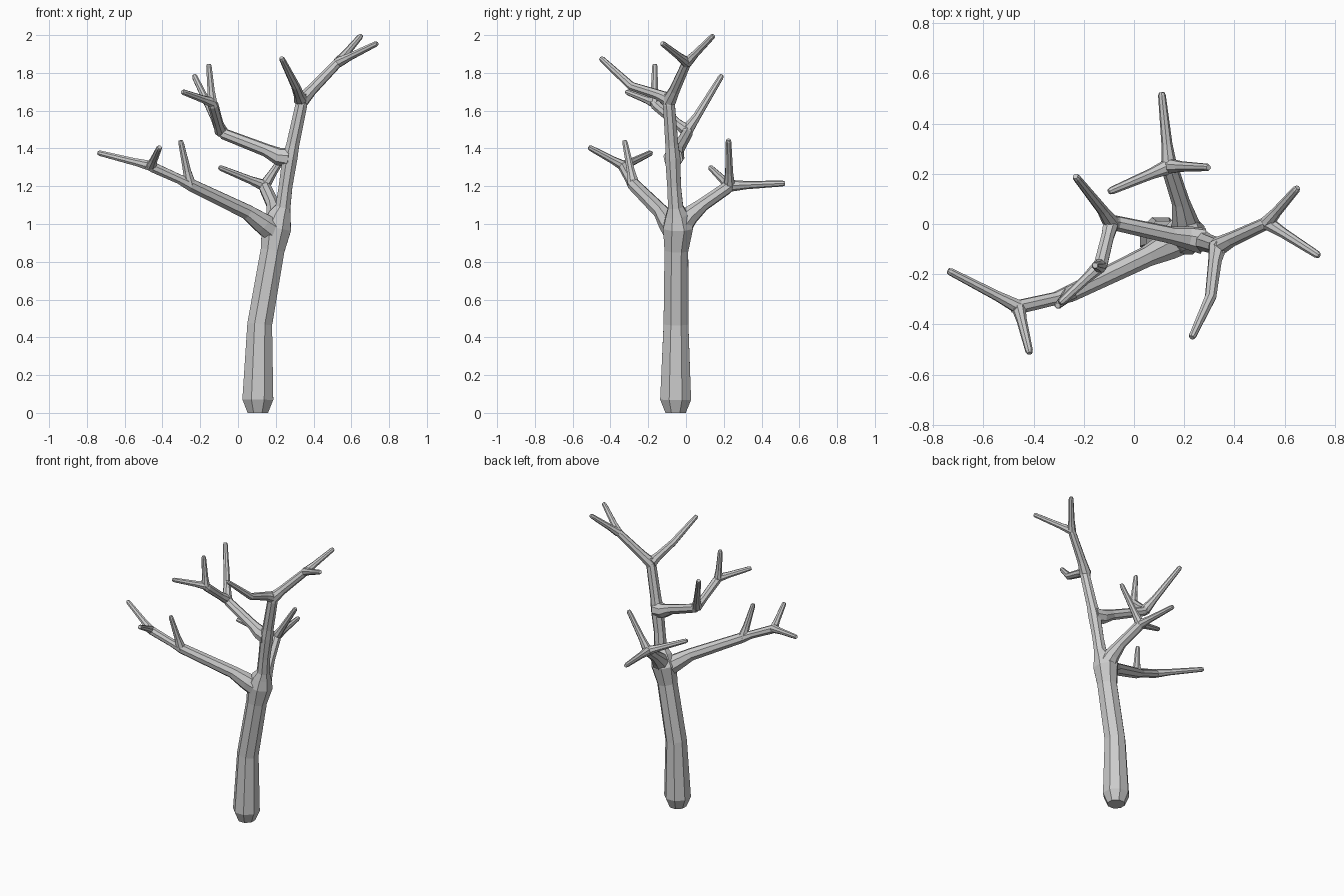
import bpy
import bmesh
import math
from mathutils import Vector

SIDES = 8


def limb(name, path, tip=True):
    """Tapered eight-sided tube through (x, y, z, radius) points."""
    pts = [(Vector(p[:3]), p[3]) for p in path]
    if tip:  # small chamfered end
        end, r = pts[-1]
        back = (pts[-2][0] - end).normalized() * 0.012
        pts[-1:] = [(end + back, r), (end, r * 0.7)]
    bm = bmesh.new()
    rings = []
    ref = Vector((0.92, 0.38, 0.05))
    first = (pts[1][0] - pts[0][0]).normalized()
    if abs(first.dot(ref)) > 0.8:
        ref = Vector((0.1, 0.2, 1))
    for i, (co, r) in enumerate(pts):
        # ring plane follows the averaged direction of the path
        t = Vector()
        if i > 0:
            t += (co - pts[i - 1][0]).normalized()
        if i < len(pts) - 1:
            t += (pts[i + 1][0] - co).normalized()
        t.normalize()
        u = (ref - t * ref.dot(t)).normalized()
        v = t.cross(u)
        ref = u
        ring = []
        for k in range(SIDES):
            a = 2 * math.pi * k / SIDES
            ring.append(bm.verts.new(co + (u * math.cos(a) + v * math.sin(a)) * r * 1.03))
        rings.append(ring)
    for a, b in zip(rings, rings[1:]):
        for k in range(SIDES):
            n = (k + 1) % SIDES
            bm.faces.new((a[k], a[n], b[n], b[k]))
    bm.faces.new(rings[0][::-1])
    bm.faces.new(rings[-1])
    bmesh.ops.recalc_face_normals(bm, faces=bm.faces)
    mesh = bpy.data.meshes.new(name)
    bm.to_mesh(mesh)
    bm.free()
    obj = bpy.data.objects.new(name, mesh)
    bpy.context.collection.objects.link(obj)


def twigs(name, fork, tips, base=0.028, end=0.015):
    """Short twigs fanning out from one fork point."""
    f = Vector(fork)
    for i, t in enumerate(tips):
        mid = f.lerp(Vector(t), 0.3)
        limb(f"{name}_{i + 1}", [(*fork, base), (*mid, base * 0.4 + end * 0.6), (*t, end)])


# Trunk with swollen fork, narrowing to the crown
limb("trunk", [
    (0.105, -0.055, 0, 0.057), (0.105, -0.055, 0.001, 0.057),
    (0.105, -0.055, 0.07, 0.086),
    (0.115, -0.053, 0.47, 0.069), (0.183, -0.051, 0.86, 0.066),
    (0.203, -0.042, 0.98, 0.083), (0.222, -0.048, 1.05, 0.062),
    (0.238, -0.055, 1.09, 0.042),
    (0.252, -0.063, 1.2, 0.038), (0.275, -0.07, 1.35, 0.042),
    (0.29, -0.075, 1.42, 0.036), (0.335, -0.09, 1.63, 0.033),
    (0.345, -0.09, 1.69, 0.026)], tip=False)

# Crown branches
limb("crown_back_branch", [(0.335, -0.09, 1.65, 0.038), (0.39, -0.06, 1.71, 0.029),
                           (0.52, 0.0, 1.845, 0.025), (0.55, 0.01, 1.87, 0.019)], tip=False)
twigs("crown_twig", (0.53, 0.005, 1.855),
      [(0.652, 0.145, 1.998), (0.737, -0.127, 1.957)])
limb("crown_front_branch", [(0.335, -0.085, 1.655, 0.038), (0.322, -0.15, 1.685, 0.027),
                            (0.305, -0.29, 1.73, 0.023), (0.23, -0.452, 1.88, 0.015)])

# Upper left branch
limb("upper_branch", [(0.275, -0.068, 1.35, 0.052), (0.215, -0.055, 1.357, 0.046),
                      (0.15, -0.045, 1.39, 0.034), (-0.07, 0.003, 1.475, 0.03),
                      (-0.1, 0.01, 1.51, 0.028)], tip=False)
limb("upper_back_twig", [(-0.09, 0.005, 1.495, 0.033), (-0.125, 0.055, 1.565, 0.022),
                         (-0.233, 0.19, 1.787, 0.015)])
limb("upper_front_branch", [(-0.09, 0.01, 1.49, 0.033), (-0.105, -0.05, 1.535, 0.026),
                            (-0.132, -0.16, 1.63, 0.028), (-0.138, -0.18, 1.655, 0.019)],
     tip=False)
twigs("upper_twig", (-0.137, -0.168, 1.643),
      [(-0.155, -0.165, 1.847), (-0.295, -0.315, 1.70)])

# Large left branch
limb("left_branch", [(0.2, -0.05, 0.955, 0.066), (0.13, -0.09, 1.005, 0.056),
                     (0.05, -0.13, 1.063, 0.041), (-0.25, -0.275, 1.207, 0.034),
                     (-0.31, -0.296, 1.237, 0.026), (-0.45, -0.328, 1.3, 0.028),
                     (-0.485, -0.333, 1.315, 0.021)], tip=False)
twigs("left_twig", (-0.46, -0.33, 1.307),
      [(-0.74, -0.185, 1.377), (-0.415, -0.515, 1.407)])
twigs("left_upright_twig", (-0.255, -0.278, 1.21), [(-0.304, -0.325, 1.442)], base=0.033)

# Back branch
limb("back_branch", [(0.21, -0.04, 0.975, 0.066), (0.2, 0.02, 1.045, 0.05),
                     (0.185, 0.09, 1.103, 0.035), (0.145, 0.215, 1.19, 0.033),
                     (0.138, 0.247, 1.21, 0.026)], tip=False)
twigs("back_twig", (0.14, 0.23, 1.202),
      [(0.11, 0.524, 1.215), (0.297, 0.225, 1.447), (-0.1, 0.128, 1.30)], base=0.031)
